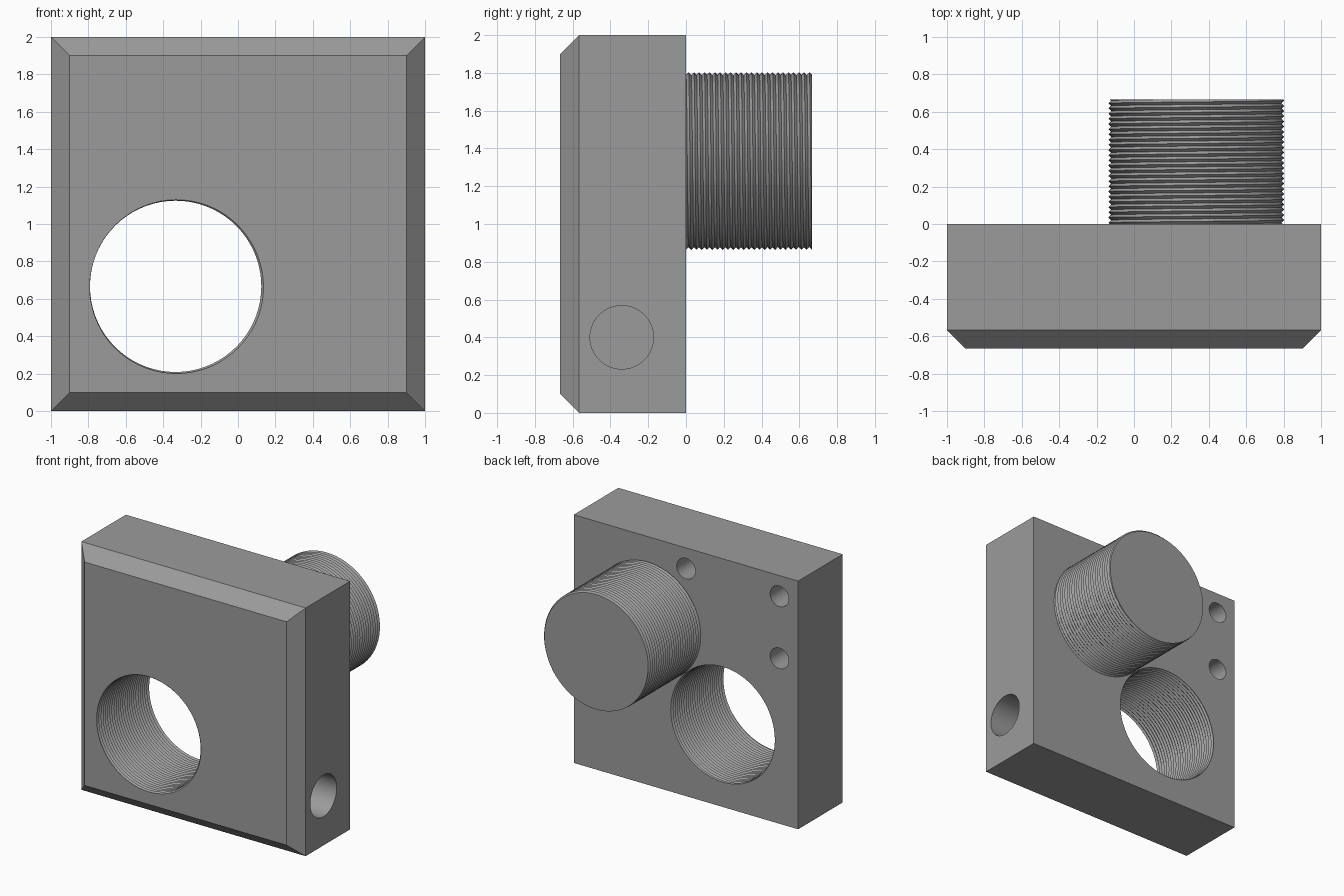
import bpy, bmesh, math
from mathutils import Matrix

if "Cube" in bpy.data.objects:
    bpy.data.objects.remove(bpy.data.objects["Cube"])

D = 2 / 3          # block depth and stud length
PITCH = D / 24     # thread pitch
TURN = 72          # thread segments per turn

grey = bpy.data.materials.new("grey")
grey.diffuse_color = (0.33, 0.33, 0.33, 1)
grey.use_nodes = True
grey.node_tree.nodes["Principled BSDF"].inputs["Base Color"].default_value = grey.diffuse_color


def make_object(name, bm):
    bmesh.ops.recalc_face_normals(bm, faces=bm.faces[:])
    mesh = bpy.data.meshes.new(name)
    bm.to_mesh(mesh)
    bm.free()
    mesh.materials.append(grey)
    obj = bpy.data.objects.new(name, mesh)
    bpy.context.collection.objects.link(obj)
    return obj


def threaded_rod(name, cx, cz, y0, y1, r_in, r_out):
    """Closed rod along y with a helical V thread."""
    bm = bmesh.new()
    rows = 2 * math.ceil((y1 - y0) / PITCH) + 8
    grid = []
    for i in range(TURN):
        a = 2 * math.pi * i / TURN
        column = []
        for j in range(rows):
            y = y0 + (j / 2 - 2 + i / TURN) * PITCH
            y = min(max(y, y0), y1)
            phase = ((y - y0) / PITCH - i / TURN) % 1
            r = r_in + (r_out - r_in) * (1 - abs(2 * phase - 1))
            column.append(bm.verts.new((cx + r * math.sin(a), y, cz + r * math.cos(a))))
        grid.append(column)
    for i in range(TURN):
        nxt = grid[(i + 1) % TURN]
        shift = 2 if i == TURN - 1 else 0      # last column joins one turn further on
        for j in range(rows - 1 - shift):
            bm.faces.new((grid[i][j], grid[i][j + 1], nxt[j + 1 + shift], nxt[j + shift]))
    bmesh.ops.remove_doubles(bm, verts=bm.verts[:], dist=1e-5)
    bmesh.ops.delete(bm, geom=[v for v in bm.verts if not v.link_faces], context='VERTS')
    # flat end caps
    bmesh.ops.holes_fill(bm, edges=[e for e in bm.edges if e.is_boundary], sides=0)
    return make_object(name, bm)


def drill(name, centre, axis, radius, depth, sides):
    """Plain cylinder cutter centred on the surface, reaching `depth` inside."""
    bm = bmesh.new()
    turn = Matrix.Rotation(math.pi / 2, 4, 'Y' if axis == 'X' else 'X')
    bmesh.ops.create_cone(bm, cap_ends=True, segments=sides, radius1=radius, radius2=radius,
                          depth=2 * depth, matrix=Matrix.Translation(centre) @ turn)
    return make_object(name, bm)


def smooth(obj):
    bpy.ops.object.select_all(action='DESELECT')
    obj.select_set(True)
    bpy.context.view_layer.objects.active = obj
    bpy.ops.object.shade_smooth_by_angle(angle=math.radians(30))


# Block with four chamfered front edges
bm = bmesh.new()
bmesh.ops.create_cube(bm, size=1, matrix=Matrix.Translation((0, -D / 2, 1)) @ Matrix.Diagonal((2, D, 2, 1)))
front_edges = [e for e in bm.edges if all(v.co.y < -D + 0.01 for v in e.verts)]
bmesh.ops.bevel(bm, geom=front_edges, offset=0.1, offset_type='OFFSET', segments=1,
                affect='EDGES', profile=0.5)
block = make_object("block", bm)

# Threaded through hole, side hole and three small holes in the back
cutters = [threaded_rod("hole_cutter", -1 / 3, 2 / 3, -D - 0.05, 0.05, 0.458, 0.471),
           drill("side_cutter", (1, -0.34, 0.4), 'X', 0.168, 0.5, 64)]
for x, z in ((0, 1.833), (-0.833, 1.833), (-0.833, 1.333)):
    cutters.append(drill("back_cutter", (x, 0, z), 'Y', 0.083, 0.333, 48))

bpy.context.view_layer.objects.active = block
for cutter in cutters:
    mod = block.modifiers.new("cut", 'BOOLEAN')
    mod.operation = 'DIFFERENCE'
    mod.solver = 'EXACT'
    mod.object = cutter
    bpy.ops.object.modifier_apply(modifier=mod.name)
    bpy.data.objects.remove(cutter)
smooth(block)

# Threaded stud on the back
smooth(threaded_rod("threaded_stud", 1 / 3, 4 / 3, 0, D, 0.456, 0.47))
